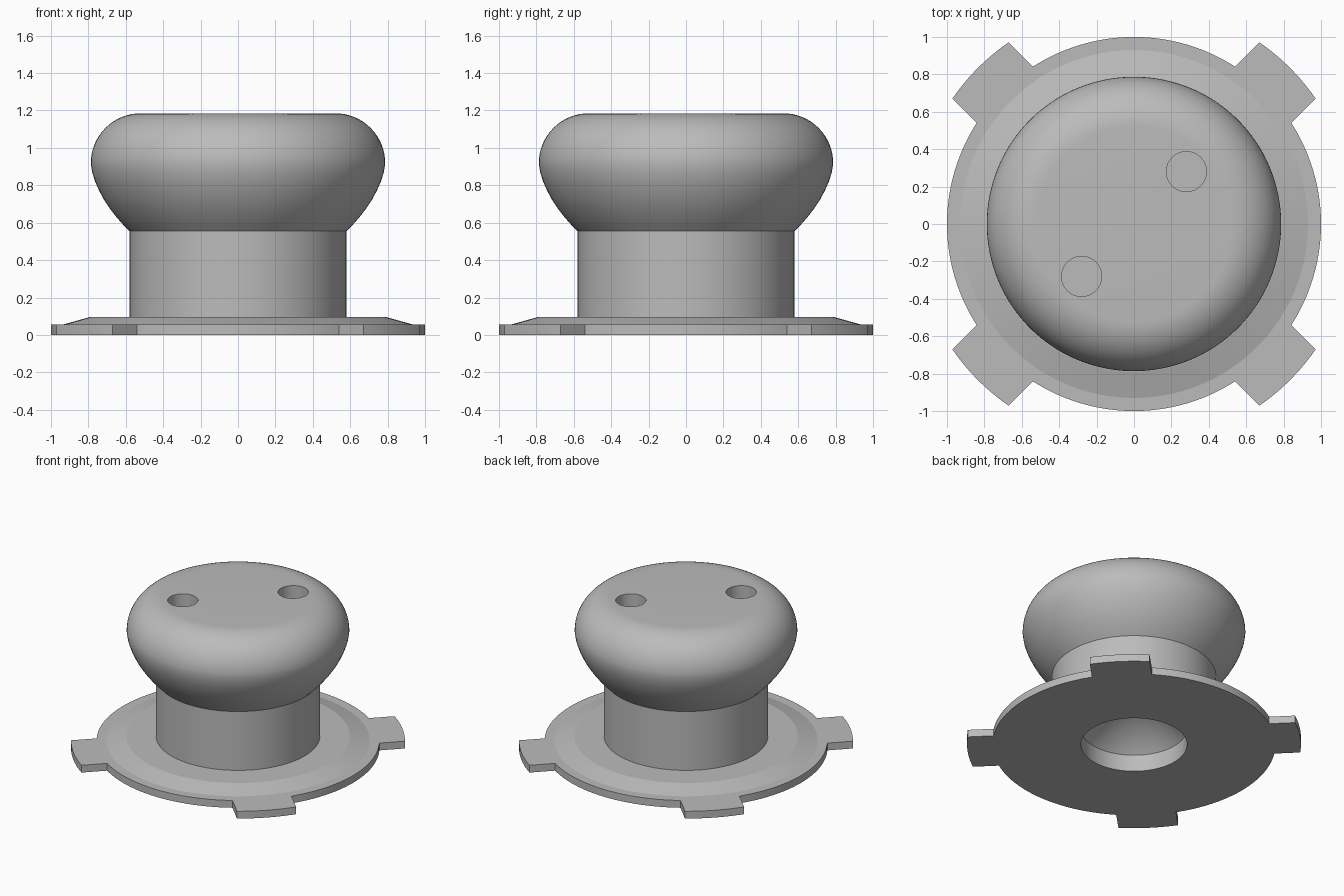
import bpy, bmesh
from math import sin, cos, pi, asin, radians

cube = bpy.data.objects.get("Cube")
if cube:
    bpy.data.objects.remove(cube, do_unlink=True)

grey = bpy.data.materials.new("plain_grey")
grey.use_nodes = True
colour = (0.5, 0.5, 0.5, 1)
grey.diffuse_color = colour
grey.node_tree.nodes["Principled BSDF"].inputs["Base Color"].default_value = colour


def make_object(name, bm):
    bmesh.ops.recalc_face_normals(bm, faces=bm.faces)
    mesh = bpy.data.meshes.new(name)
    bm.to_mesh(mesh)
    bm.free()
    mesh.materials.append(grey)
    obj = bpy.data.objects.new(name, mesh)
    bpy.context.collection.objects.link(obj)
    return obj


def activate(obj):
    bpy.ops.object.select_all(action='DESELECT')
    obj.select_set(True)
    bpy.context.view_layer.objects.active = obj


def smooth(obj):
    activate(obj)
    bpy.ops.object.shade_smooth_by_angle(angle=radians(14))


def lathe(name, profile, steps=128):
    bm = bmesh.new()
    verts = [bm.verts.new((r, 0, z)) for r, z in profile]
    edges = [bm.edges.new(pair) for pair in zip(verts, verts[1:])]
    bmesh.ops.spin(bm, geom=verts + edges, cent=(0, 0, 0), axis=(0, 0, 1),
                   angle=2 * pi, steps=steps)
    bmesh.ops.remove_doubles(bm, verts=bm.verts, dist=0.0001)
    return make_object(name, bm)


# Flange, neck and rounded knob, with a bored and countersunk underside
BORE, TAB_TOP = 0.375, 0.057
rounded_top = [(0.52 + 0.267 * cos(a), 0.918 + 0.267 * sin(a))
               for a in (i * pi / 32 for i in range(17))]
profile = [(0, 0.5), (BORE, 0.13), (BORE, 0),
           (1, 0), (1, TAB_TOP), (0.93, TAB_TOP), (0.79, 0.096),
           (0.58, 0.096), (0.58, 0.555),
           (0.615, 0.59), (0.65, 0.63), (0.685, 0.675), (0.715, 0.72),
           (0.742, 0.77), (0.764, 0.82), (0.78, 0.87)]
knob = lathe("knob_body", profile + rounded_top + [(0, 1.185)])

# Two blind holes in the top, on one diagonal
for side in (-1, 1):
    bm = bmesh.new()
    bmesh.ops.create_cone(bm, cap_ends=True, segments=48, radius1=0.107,
                          radius2=0.107, depth=0.6)
    bmesh.ops.translate(bm, verts=bm.verts, vec=(0.28 * side, 0.28 * side, 1.185))
    cutter = make_object("hole_cutter", bm)
    cutter.hide_render = True
    activate(knob)
    mod = knob.modifiers.new("hole", 'BOOLEAN')
    mod.operation = 'DIFFERENCE'
    mod.solver = 'EXACT'
    mod.object = cutter
    bpy.ops.object.modifier_apply(modifier=mod.name)
    bpy.data.objects.remove(cutter, do_unlink=True)
smooth(knob)


# Four parallel-sided tabs with curved ends around the flange
def arc(radius, middle, half_width, count=12):
    half = asin(half_width / radius)
    angles = [middle + half * (2 * i / count - 1) for i in range(count + 1)]
    return [(radius * cos(a), radius * sin(a), 0) for a in angles]


for i, place in enumerate(("back_left", "back_right", "front_right", "front_left")):
    middle = pi / 4 + i * pi / 2
    bm = bmesh.new()
    outline = arc(1.18, middle, 0.212) + arc(0.997, middle, 0.212)[::-1]
    face = bm.faces.new([bm.verts.new(p) for p in outline])
    grown = bmesh.ops.extrude_face_region(bm, geom=[face])["geom"]
    bmesh.ops.translate(bm, vec=(0, 0, TAB_TOP),
                        verts=[v for v in grown if isinstance(v, bmesh.types.BMVert)])
    smooth(make_object(place + "_tab", bm))
